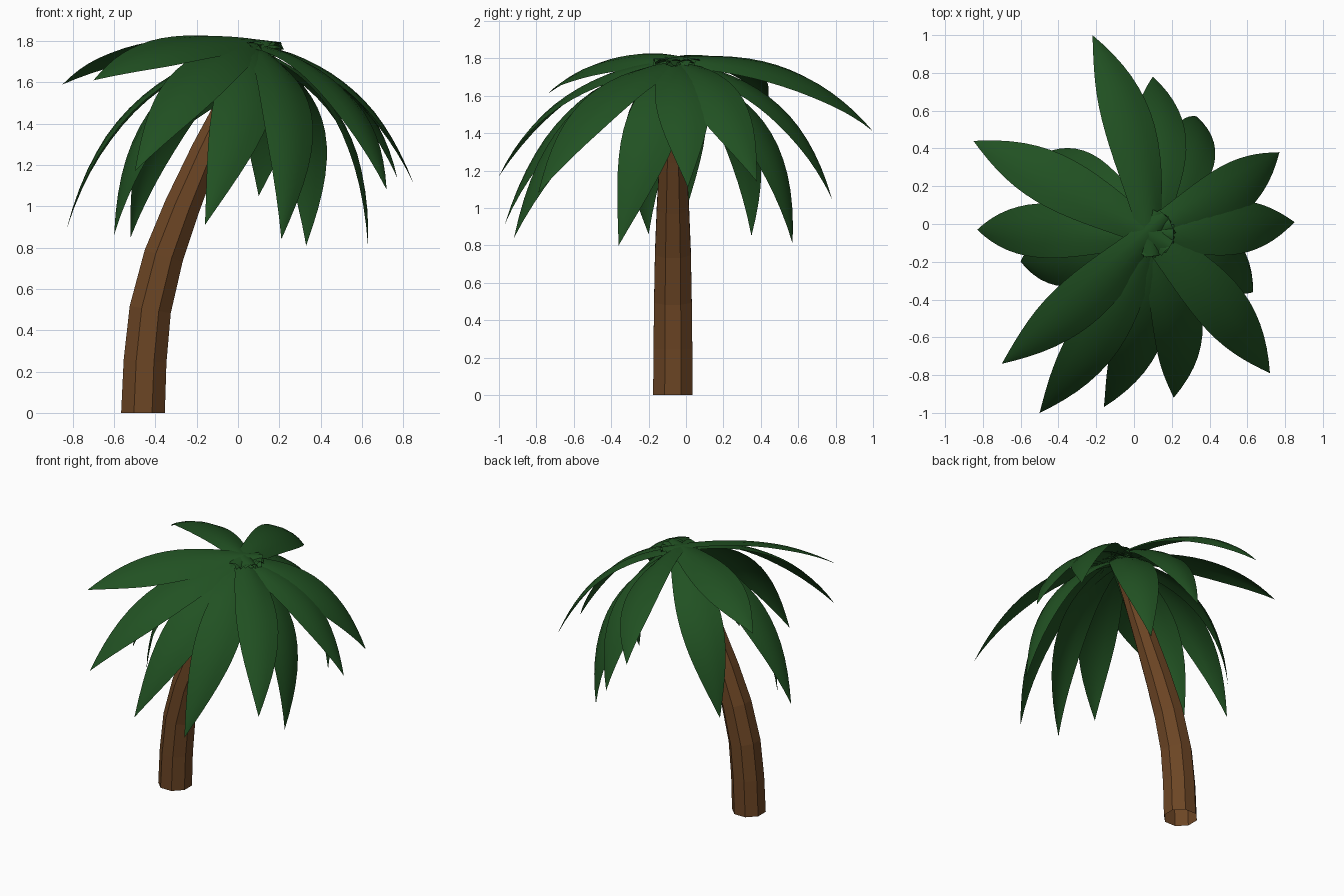
import bpy, bmesh, math
from mathutils import Vector

if "Cube" in bpy.data.objects:
    bpy.data.objects.remove(bpy.data.objects["Cube"])


def material(name, rgb):
    m = bpy.data.materials.new(name)
    m.diffuse_color = (*rgb, 1)
    m.use_nodes = True
    m.node_tree.nodes["Principled BSDF"].inputs["Base Color"].default_value = m.diffuse_color
    return m


BROWN = material("bark brown", (0.15, 0.06, 0.018))
GREEN = material("leaf green", (0.015, 0.082, 0.016))


def make_object(name, bm, mat, smooth):
    mesh = bpy.data.meshes.new(name)
    for f in bm.faces:
        f.smooth = smooth
    bm.to_mesh(mesh)
    bm.free()
    mesh.materials.append(mat)
    obj = bpy.data.objects.new(name, mesh)
    bpy.context.collection.objects.link(obj)
    return obj


# Trunk: octagonal rings along a leaning path (x, z, radius)
PATH = [(-0.46, 0, 0.108), (-0.45, 0.25, 0.106), (-0.425, 0.5, 0.103),
        (-0.36, 0.76, 0.098), (-0.27, 1.0, 0.088), (-0.155, 1.27, 0.073),
        (-0.035, 1.53, 0.055), (0.09, 1.76, 0.035)]
SIDES = 8
bm = bmesh.new()
rings = []
for i, (x, z, r) in enumerate(PATH):
    a, b = PATH[max(i - 1, 0)], PATH[min(i + 1, len(PATH) - 1)]
    t = Vector((b[0] - a[0], 0, b[1] - a[1])).normalized()
    if i == 0:
        t = Vector((0, 0, 1))
    u, v = Vector((t.z, 0, -t.x)), Vector((0, 1, 0))
    ring = []
    for k in range(SIDES):
        ang = 2 * math.pi * (k + 0.5) / SIDES
        ring.append(bm.verts.new(Vector((x, -0.07, z))
                                 + (u * math.cos(ang) + v * math.sin(ang)) * r * 1.06))
    rings.append(ring)
for lo, hi in zip(rings, rings[1:]):
    for k in range(SIDES):
        n = (k + 1) % SIDES
        bm.faces.new((lo[k], lo[n], hi[n], hi[k]))
bm.faces.new(rings[-1])
make_object("trunk", bm, BROWN, False)

# Fronds: (tip), (bend point) of each arching leaf
FRONDS = [
    ((-0.22, 1.00, 1.41), (0.03, 0.55, 1.84)),
    ((0.10, 0.78, 1.05), (0.19, 0.50, 1.73)),
    ((0.33, 0.57, 0.81), (0.38, 0.45, 1.60)),
    ((0.77, 0.38, 1.14), (0.54, 0.14, 1.74)),
    ((0.85, 0.01, 1.11), (0.54, -0.02, 1.74)),
    ((0.63, -0.36, 0.80), (0.58, -0.15, 1.62)),
    ((0.72, -0.79, 1.08), (0.50, -0.42, 1.74)),
    ((0.21, -0.92, 0.84), (0.33, -0.60, 1.68)),
    ((-0.16, -0.97, 0.91), (0.11, -0.64, 1.72)),
    ((-0.50, -1.00, 1.17), (-0.15, -0.62, 1.78)),
    ((-0.70, -0.74, 1.61), (-0.25, -0.42, 1.85)),
    ((-0.60, -0.20, 0.86), (-0.44, -0.27, 1.67)),
    ((-0.83, -0.03, 0.89), (-0.55, -0.03, 1.71)),
    ((-0.85, 0.44, 1.59), (-0.41, 0.24, 1.87)),
    ((-0.52, 0.35, 0.85), (-0.36, 0.35, 1.66)),
]
CROWN = Vector((0.09, -0.05, 1.78))
STEPS = 16
ARCH = ((-1, -0.012), (-0.5, 0.009), (0, 0.016), (0.5, 0.009), (1, -0.012))  # cross-section
for n, (tip, bend) in enumerate(FRONDS):
    tip, bend = Vector(tip), Vector(bend)
    out = bend - CROWN
    out.z = 0
    out.normalize()
    start = CROWN - out * 0.12                  # leaf roots cross over the crown
    bend += out * 0.045
    side = (tip - start).cross(bend - start).normalized()
    bm = bmesh.new()
    rows = []
    for i in range(STEPS):
        t = i / STEPS
        p = start * (1 - t) ** 2 + bend * 2 * t * (1 - t) + tip * t * t
        along = ((bend - start) * (1 - t) + (tip - bend) * t).normalized()
        up = along.cross(side)
        if up.dot(out + Vector((0, 0, 1))) < 0:
            up = -up
        w = 0.05 * (1 - t) + 0.121 * math.sin(math.pi * t ** 1.15)
        fade = min(1, 3 * (1 - t))
        rows.append([bm.verts.new(p + side * w * s + up * h * fade) for s, h in ARCH])
    end = bm.verts.new(tip)
    for k in range(len(ARCH) - 1):
        for a, b in zip(rows, rows[1:]):
            bm.faces.new((a[k], b[k], b[k + 1], a[k + 1]))
        bm.faces.new((rows[-1][k], end, rows[-1][k + 1]))
    bm.normal_update()
    if sum(f.normal.z for f in bm.faces) < 0:
        bmesh.ops.reverse_faces(bm, faces=bm.faces[:])
    make_object(f"frond_{n + 1}", bm, GREEN, True)
